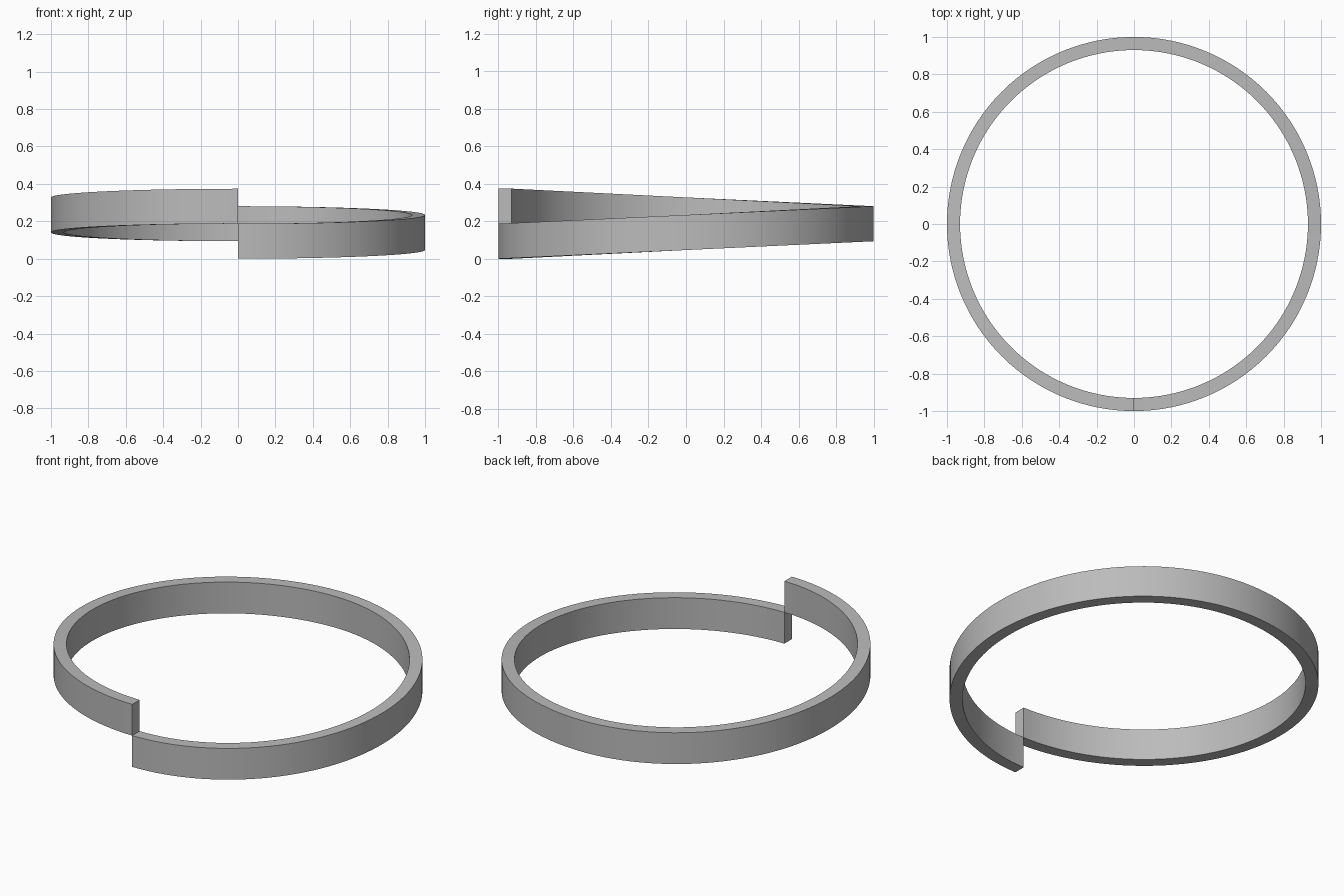
import bpy, bmesh, math

cube = bpy.data.objects.get("Cube")
if cube:
    bpy.data.objects.remove(cube, do_unlink=True)

OUTER, INNER, HEIGHT = 1.0, 0.93, 0.187
RISE = 0.187          # climb over the full turn
STEPS = 128

steel = bpy.data.materials.new("grey steel")
grey = (0.5, 0.5, 0.5, 1.0)
steel.diffuse_color = grey
steel.use_nodes = True
steel.node_tree.nodes["Principled BSDF"].inputs["Base Color"].default_value = grey


def lift(angle):
    """Each half turn lies in its own tilted plane, the second above the first."""
    half = RISE / 4 * (1 - math.cos(angle))
    return half if angle <= math.pi else RISE - half


# Split ring: rectangular section swept one turn from the front
bm = bmesh.new()
sections = []
for i in range(STEPS + 1):
    a = 2 * math.pi * i / STEPS
    z = lift(a)
    corners = [(OUTER, z), (OUTER, z + HEIGHT), (INNER, z + HEIGHT), (INNER, z)]
    sections.append([bm.verts.new((r * math.sin(a), -r * math.cos(a), h))
                     for r, h in corners])

for s, t in zip(sections, sections[1:]):
    for k in range(4):
        n = (k + 1) % 4
        bm.faces.new((s[k], t[k], t[n], s[n]))

# Flat cut ends
bm.faces.new(sections[0])
bm.faces.new(sections[-1][::-1])
bmesh.ops.recalc_face_normals(bm, faces=bm.faces[:])

mesh = bpy.data.meshes.new("split_ring")
bm.to_mesh(mesh)
bm.free()
mesh.materials.append(steel)
ring = bpy.data.objects.new("split_ring", mesh)
bpy.context.collection.objects.link(ring)

bpy.context.view_layer.objects.active = ring
ring.select_set(True)
bpy.ops.object.shade_smooth_by_angle(angle=math.radians(30))
